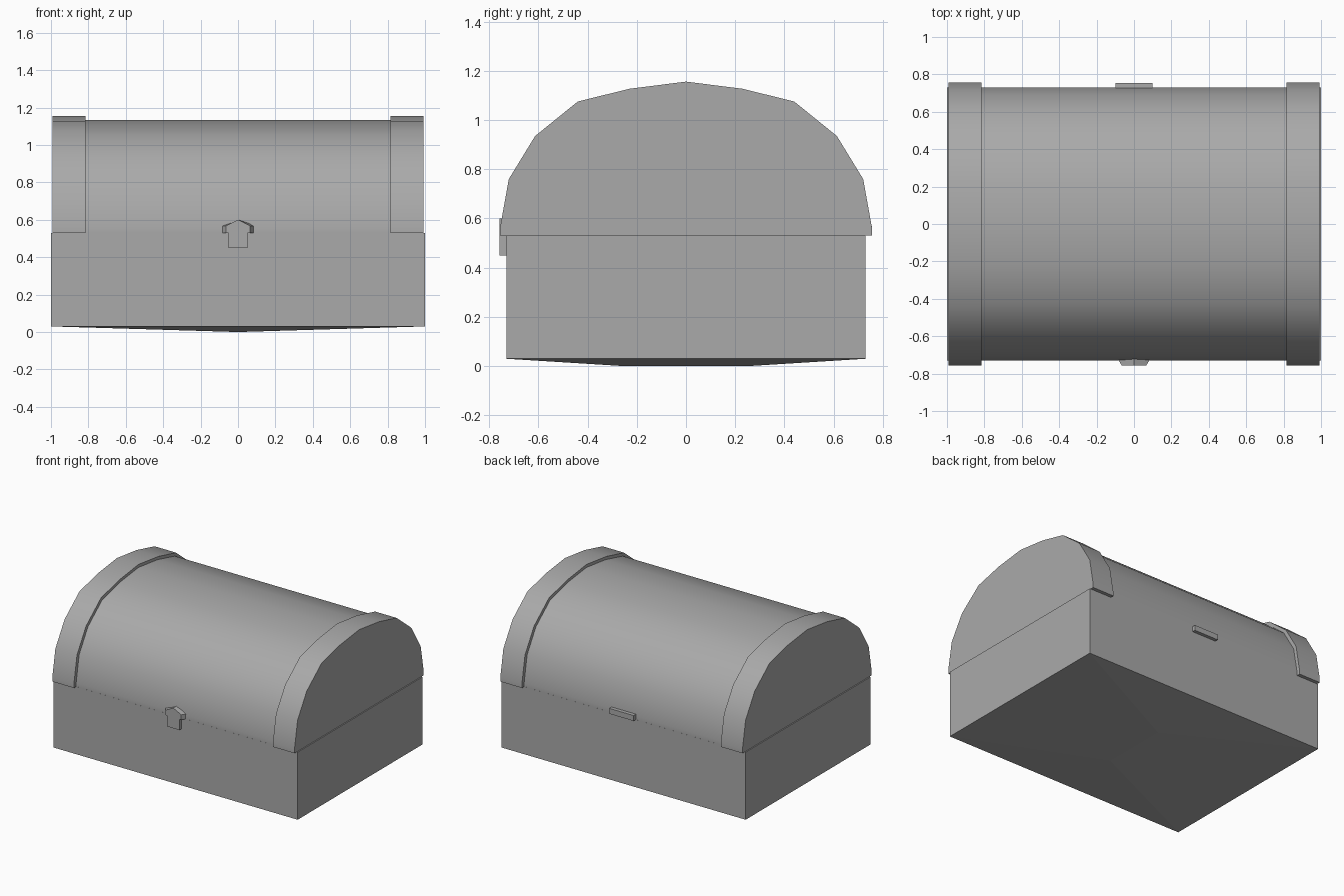
import bpy, bmesh, math

cube = bpy.data.objects.get("Cube")
if cube:
    bpy.data.objects.remove(cube, do_unlink=True)

grey = bpy.data.materials.new("plain_grey")
grey.use_nodes = True
COLOUR = (0.4, 0.4, 0.4, 1.0)
grey.diffuse_color = COLOUR
grey.node_tree.nodes["Principled BSDF"].inputs["Base Color"].default_value = COLOUR


def loft(name, ring_a, ring_b, smooth=False):
    """Closed solid between two matching rings of points."""
    bm = bmesh.new()
    a = [bm.verts.new(p) for p in ring_a]
    b = [bm.verts.new(p) for p in ring_b]
    n = len(a)
    bm.faces.new(a)
    bm.faces.new(b[::-1])
    for i in range(n):
        j = (i + 1) % n
        bm.faces.new((a[j], a[i], b[i], b[j]))
    bmesh.ops.recalc_face_normals(bm, faces=bm.faces)
    mesh = bpy.data.meshes.new(name)
    bm.to_mesh(mesh)
    bm.free()
    mesh.materials.append(grey)
    obj = bpy.data.objects.new(name, mesh)
    bpy.context.collection.objects.link(obj)
    if smooth:
        bpy.ops.object.select_all(action='DESELECT')
        obj.select_set(True)
        bpy.context.view_layer.objects.active = obj
        bpy.ops.object.shade_smooth_by_angle(angle=math.radians(35))
    return obj


def rect(w, d, z):
    return [(-w, -d, z), (w, -d, z), (w, d, z), (-w, d, z)]


SEAM, DEPTH, FLOOR = 0.53, 0.73, 0.03

# Chest body with a shallow hipped underside
body = loft("chest_body", rect(1, DEPTH, FLOOR), rect(1, DEPTH, SEAM))
bm = bmesh.new()
bm.from_mesh(body.data)
bottom = min(bm.faces, key=lambda f: f.calc_center_median().z)
corners = {(v.co.x > 0, v.co.y > 0): v for v in bottom.verts}
bmesh.ops.delete(bm, geom=[bottom], context='FACES_ONLY')
front, back = bm.verts.new((0, -0.25, 0)), bm.verts.new((0, 0.25, 0))
for y, ridge in ((False, front), (True, back)):
    bm.faces.new((corners[False, y], corners[True, y], ridge))
for x in (False, True):
    bm.faces.new((corners[x, False], corners[x, True], back, front))
bmesh.ops.recalc_face_normals(bm, faces=bm.faces)
bm.to_mesh(body.data)
bm.free()

# Arched lid outline (y, height above the seam), mirrored front to back
half = [(-0.756, 0), (-0.756, 0.03), (-0.72, 0.23), (-0.613, 0.405),
        (-0.44, 0.545), (-0.23, 0.597)]
arch = half + [(0, 0.626)] + [(-y, h) for y, h in reversed(half)]


def arch_ring(x, scale=1.0):
    return [(x, y * scale, SEAM + h * scale) for y, h in arch]


# Lid barrel and the two raised end bands
loft("lid", arch_ring(-0.9, 0.965), arch_ring(0.9, 0.965), True)
for side, name in ((1, "left_lid_band"), (-1, "right_lid_band")):
    loft(name, arch_ring(side * 0.815), arch_ring(side * 0.992), True)

# Front latch: pointed head flaring towards the lid, with a tongue below
FACE = -0.757


def latch_ring(w, y):
    return [(-w, y, SEAM), (w, y, SEAM), (w, y, 0.567), (0, y, 0.6), (-w, y, 0.567)]


loft("latch_head", latch_ring(0.065, FACE), latch_ring(0.1, -0.7))
loft("latch_tongue",
     [(x, FACE, z) for x, z in ((-0.05, 0.45), (0.05, 0.45), (0.05, 0.54), (-0.05, 0.54))],
     [(x, -0.735 + 0.01, z) for x, z in ((-0.05, 0.45), (0.05, 0.45), (0.05, 0.54), (-0.05, 0.54))])

# Back hinge block
loft("hinge", [(x, 0.7, z) for x, z in ((-0.1, SEAM), (0.1, SEAM), (0.1, 0.57), (-0.1, 0.57))],
     [(x, 0.755, z) for x, z in ((-0.1, SEAM), (0.1, SEAM), (0.1, 0.57), (-0.1, 0.57))])
